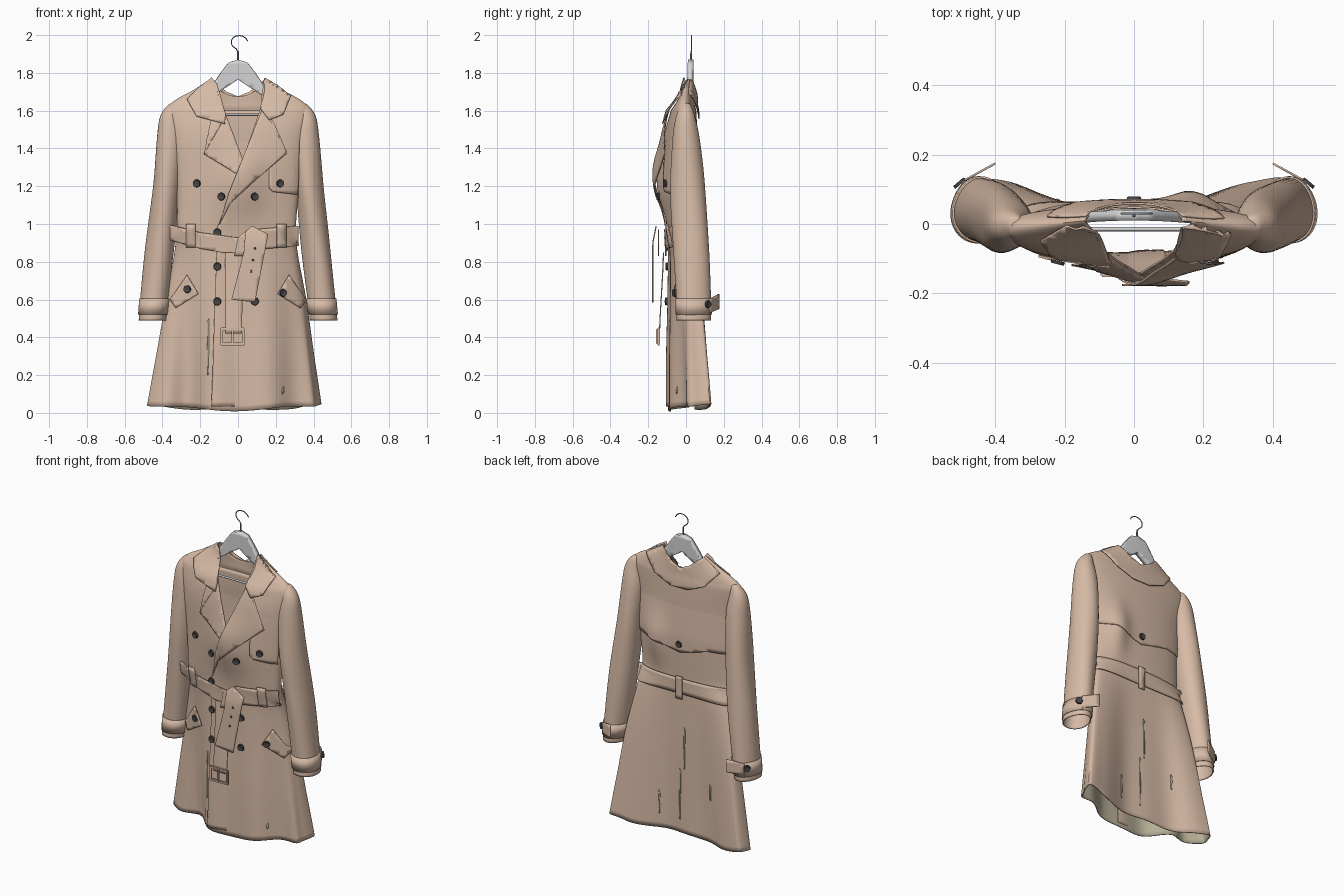
import bpy, bmesh, math
from math import sin, cos, pi, exp, radians
from mathutils import Vector
from mathutils.bvhtree import BVHTree

if "Cube" in bpy.data.objects:
    bpy.data.objects.remove(bpy.data.objects["Cube"])


def material(name, rgb):
    m = bpy.data.materials.new(name)
    m.use_nodes = True
    m.diffuse_color = (*rgb, 1)
    m.node_tree.nodes["Principled BSDF"].inputs["Base Color"].default_value = (*rgb, 1)
    return m


tan = material("tan cloth", (0.68, 0.495, 0.38))
lining = material("olive lining", (0.46, 0.42, 0.30))
dark = material("dark button", (0.06, 0.055, 0.055))
grey = material("grey hanger", (0.66, 0.66, 0.67))
metal = material("steel wire", (0.24, 0.26, 0.30))


def add_object(name, bm, mats, thickness=0, offset=0.0):
    me = bpy.data.meshes.new(name)
    bm.to_mesh(me)
    bm.free()
    ob = bpy.data.objects.new(name, me)
    bpy.context.collection.objects.link(ob)
    for m in mats:
        me.materials.append(m)
    if thickness:
        mod = ob.modifiers.new("cloth thickness", 'SOLIDIFY')
        mod.thickness, mod.offset = thickness, offset
    return ob


def smooth_rows(rows, n):
    """Catmull-Rom interpolation of section rows."""
    out = []
    for a, b, c, d in zip([rows[0]] + rows, rows, rows[1:], rows[2:] + [rows[-1]]):
        for k in range(n):
            t = k / n
            out.append([(2*q + (r-p)*t + (2*p-5*q+4*r-s)*t*t + (3*q-p-3*r+s)*t**3) / 2
                        for p, q, r, s in zip(a, b, c, d)])
    return out + [list(rows[-1])]


def loft(rows, point, sides):
    """Open tube, rows from bottom to top."""
    bm = bmesh.new()
    rings = [[bm.verts.new(point(r, 2*pi*j/sides)) for j in range(sides)] for r in rows]
    for lo, hi in zip(rings, rings[1:]):
        for j in range(sides):
            k = (j + 1) % sides
            bm.faces.new((lo[j], lo[k], hi[k], hi[j]))
    return bm


def clamp(v):
    return min(1, max(0, v))


def bump(v, centre, width):
    return exp(-((v - centre)/width)**2)


# Coat body sections: height, centre x, half width, front y, back y
body_rows = [(0.015, -0.02, 0.455, -0.095, 0.05), (0.3, -0.015, 0.415, -0.095, 0.05),
             (0.6, -0.01, 0.37, -0.09, 0.05), (0.92, -0.01, 0.318, -0.09, 0.048),
             (1.2, 0, 0.325, -0.11, 0.06), (1.45, 0, 0.35, -0.113, 0.06),
             (1.59, 0, 0.375, -0.085, 0.055), (1.65, 0, 0.34, -0.068, 0.05),
             (1.71, 0, 0.235, -0.05, 0.05), (1.77, 0, 0.14, -0.03, 0.05)]


def body_point(r, a):
    z, cx, w, yf, yb = r
    s, c = sin(a), cos(a)
    x = cx + w * c
    # Skirt sides swell and swing back around a flat middle
    skirt = clamp(1 - z/0.95)
    swing = skirt**0.5
    half = (yb - yf)/2 * (1 + 0.5*swing*c*c)
    y = (yf + yb)/2 + half * math.copysign(abs(s)**(0.8 - 0.25*swing), s) + 0.115*swing*c*c
    y += 0.01 * skirt * sin(8*a + 1) * abs(s)
    x += 0.012 * skirt * sin(9*a) * abs(c)
    if s < 0:  # chest fullness under the open lapel, deep folds in the skirt
        y -= 0.045 * bump(x, 0.02, 0.12) * bump(z, 1.22, 0.17)
        y += skirt * (0.075*bump(x, -0.26, 0.08) + 0.03*bump(x, 0.3, 0.08))
    else:  # loose cape on one side of the back
        y += 0.035 * bump(x, 0.17, 0.07) * bump(z, 1.2, 0.15)
    hem = max(0, 1 - z/0.3)
    z += hem * (0.03*c*c + 0.007*sin(5*a)) - 0.095 * clamp((z - 1.6)/0.16) * abs(s)**1.3
    return x, y, z


bm = loft(smooth_rows(body_rows, 6), body_point, 96)
surface = BVHTree.FromBMesh(bm)


def skin_y(x, z, back=False):
    side = 1 if back else -1
    hit = surface.ray_cast(Vector((x, side, z)), Vector((0, -side, 0)))[0]
    if hit is None:
        hit = surface.find_nearest(Vector((x, side*0.05, z)))[0]
    return hit.y


# Cut the open neck
apex = Vector((0.015, 0, 1.31))
edges = [Vector((-0.13, 0, 1.74)) - apex, Vector((0.155, 0, 1.72)) - apex]
normals = [Vector((e.z, 0, -e.x)).normalized() for e in edges]
bm.normal_update()
for n in normals:
    faces = [f for f in bm.faces if f.normal.y < 0 and f.calc_center_median().z > 1.25]
    geom = set(faces) | {e for f in faces for e in f.edges} | {v for f in faces for v in f.verts}
    bmesh.ops.bisect_plane(bm, geom=list(geom), plane_co=apex, plane_no=n, dist=1e-5)
bm.normal_update()
gone = []
for f in bm.faces:
    p = f.calc_center_median() - apex
    if f.normal.y < 0 and p.z > 0 and p.dot(normals[0]) > 0 and p.dot(normals[1]) < 0:
        gone.append(f)
bmesh.ops.delete(bm, geom=gone, context='FACES')
for f in bm.faces:
    f.material_index = 0 if f.calc_center_median().z < 0.9 else 2
body = add_object("coat_body", bm, (tan, lining, tan, tan), 0.006, -1)
body.modifiers[0].material_offset = 1


def plate(name, pts, lift=0.01, back=False, depth=None, mat=tan, thick=0.006, step=0.025):
    """Cloth piece: an x-z outline laid on the body, or bent by a depth rule."""
    bm = bmesh.new()
    bm.faces.new([bm.verts.new((x, 0, z)) for x, z in pts])
    bmesh.ops.triangulate(bm, faces=bm.faces[:])
    for axis in (0, 2):
        vals = [v.co[axis] for v in bm.verts]
        lo, hi = min(vals), max(vals)
        for i in range(1, math.ceil((hi - lo)/step)):
            co, no = Vector(), Vector()
            co[axis], no[axis] = lo + i*step, 1
            bmesh.ops.bisect_plane(bm, geom=bm.verts[:] + bm.edges[:] + bm.faces[:],
                                   plane_co=co, plane_no=no, dist=1e-5)
    for v in bm.verts:
        x, _, z = v.co
        if depth:
            v.co.y = depth(x, z)
        else:
            h = lift(x, z) if callable(lift) else lift
            v.co.y = skin_y(x, z, back) + (h if back else -h)
    return add_object(name, bm, (mat,), thick)


def rect(x0, x1, z0, z1):
    return [(x0, z0), (x1, z0), (x1, z1), (x0, z1)]


def mirrored(pts):
    return [(-x, z) for x, z in pts]


def collar_lift(x, z):
    return 0.024 - 0.017*clamp((z - 1.6)/0.12)


# Front overlap, lapels and collar
plate("front_overlap", [(-0.14, 0.035), (-0.11, 0.98), (0.015, 1.3), (0.1, 1.2), (0.05, 0.035)],
      lift=lambda x, z: 0.01 - 0.018*clamp((x + 0.12)/0.14))
plate("right_lapel", [(-0.07, 1.56), (-0.18, 1.37), (0.0, 1.26), (0.035, 1.32), (-0.11, 1.7)], 0.013)
plate("left_lapel", [(0.165, 1.56), (0.26, 1.375), (0.1, 1.24), (-0.04, 1.11), (-0.1, 0.99),
                     (-0.05, 1.16), (0.01, 1.31), (0.14, 1.64)],
      lift=lambda x, z: 0.015 + 0.009*bump(z, 1.32, 0.1))
plate("right_collar", [(-0.14, 1.775), (-0.2, 1.73), (-0.27, 1.66), (-0.22, 1.57), (-0.07, 1.53),
                       (-0.065, 1.58), (-0.11, 1.74)], collar_lift)
plate("left_collar", [(0.14, 1.775), (0.21, 1.735), (0.28, 1.68), (0.24, 1.58), (0.165, 1.55),
                      (0.12, 1.61), (0.14, 1.7)], collar_lift)
plate("back_collar", [(-0.14, 1.765), (-0.25, 1.69), (-0.17, 1.6), (-0.06, 1.555), (0.06, 1.555),
                      (0.17, 1.6), (0.26, 1.69), (0.14, 1.765), (0.06, 1.7), (0, 1.675), (-0.06, 1.7)],
      lambda x, z: 0.013 - 0.006*clamp((z - 1.6)/0.12), back=True)

# Storm flap and back cape
plate("chest_flap", [(0.165, 1.5), (0.165, 1.19), (0.185, 1.17), (0.315, 1.155), (0.335, 1.5), (0.25, 1.6)],
      lambda x, z: 0.009 - 0.015*clamp((z - 1.2)/0.3))
plate("back_cape", [(-0.31, 1.2), (-0.2, 1.2), (0, 1.15), (0.2, 1.2), (0.31, 1.2), (0.33, 1.45),
                    (0.25, 1.6), (-0.25, 1.6), (-0.33, 1.45)],
      lambda x, z: 0.008 - 0.015*clamp((z - 1.25)/0.25), back=True)

# Lining showing through the narrow skirt folds
for x, z0, z1, behind in [(-0.16, 0.2, 0.5, False), (0.235, 0.1, 0.14, False), (-0.03, 0.42, 0.68, True),
                          (0.0, 0.1, 0.42, True), (0.14, 0.1, 0.25, True), (-0.22, 0.28, 0.38, True)]:
    plate("lining_fold", [(x, z0), (x + 0.007, z0 + 0.01), (x + 0.006, z1), (x - 0.004, z1 - 0.02)],
          0.001, back=behind, mat=lining, thick=0.004)

# Slanted pocket flaps
pocket = [(0.21, 0.63), (0.33, 0.555), (0.36, 0.6), (0.27, 0.73)]
plate("left_pocket_flap", pocket, 0.01)
plate("right_pocket_flap", mirrored(pocket), 0.01)

# Belt, loops and hanging ends
plate("belt_front_right", [(-0.36, 0.995), (-0.2, 0.955), (0.02, 0.925), (0.02, 0.83), (-0.2, 0.87),
                           (-0.36, 0.915)], 0.02)
plate("belt_front_left", [(0.06, 0.97), (0.32, 0.99), (0.32, 0.885), (0.06, 0.86)], 0.018)
plate("belt_back", rect(-0.325, 0.31, 0.89, 0.985), 0.012, back=True)
for x in (-0.25, 0.23):
    plate("front_belt_loop", rect(x - 0.025, x + 0.025, 0.875, 1.0), 0.027)
plate("back_belt_loop", rect(-0.022, 0.022, 0.86, 1.0), 0.02, back=True)
plate("belt_knot", [(0.0, 0.93), (0.05, 0.97), (0.09, 0.9), (0.05, 0.83), (-0.02, 0.83)],
      depth=lambda x, z: -0.145)


def tail_depth(x, z):
    return -0.176 + 0.2*max(0, z - 0.9)


plate("belt_tail", [(0.04, 0.96), (0.075, 0.99), (0.16, 0.945), (0.09, 0.585), (-0.035, 0.6), (0.03, 0.85)],
      depth=tail_depth)
for x, z in ((0.09, 0.87), (0.08, 0.81), (0.07, 0.75)):
    plate("belt_eyelet", rect(x - 0.005, x + 0.005, z - 0.006, z + 0.006), depth=tail_depth, mat=dark, thick=0.009)
plate("belt_buckle_strap", [(-0.07, 0.42), (0.02, 0.42), (0.03, 0.85), (-0.07, 0.85)],
      depth=lambda x, z: -0.13 - 0.012*sin(5*z))


def box(name, size, loc, mat):
    bm = bmesh.new()
    bmesh.ops.create_cube(bm, size=1)
    for v in bm.verts:
        v.co = Vector(a*b for a, b in zip(v.co, size)) + Vector(loc)
    bmesh.ops.bevel(bm, geom=bm.edges[:], offset=min(size)*0.25, segments=2, affect='EDGES')
    return add_object(name, bm, (mat,))


for z in (0.365, 0.443):
    box("buckle_bar", (0.13, 0.016, 0.016), (-0.03, -0.145, z), tan)
for x in (-0.088, 0.028):
    box("buckle_side", (0.016, 0.016, 0.09), (x, -0.145, 0.404), tan)
box("buckle_pin", (0.011, 0.012, 0.08), (-0.03, -0.152, 0.404), tan)


# Buttons with a raised rim
def button(loc, direction):
    bm = bmesh.new()
    bmesh.ops.create_cone(bm, cap_ends=True, segments=20, radius1=0.021, radius2=0.019, depth=0.01)
    top = [f for f in bm.faces if f.normal.z > 0.9]
    bmesh.ops.inset_region(bm, faces=top, thickness=0.005, depth=-0.003)
    ob = add_object("button", bm, (dark,))
    ob.location = loc
    ob.rotation_euler = Vector(direction).to_track_quat('Z', 'Y').to_euler()


for x, z in [(-0.22, 1.215), (-0.09, 1.145), (0.09, 1.145), (0.225, 1.215), (-0.11, 0.955), (-0.11, 0.775),
             (0.09, 0.775), (-0.11, 0.59), (0.09, 0.59), (-0.27, 0.655), (0.24, 0.635)]:
    slope = (skin_y(x + 0.03, z) - skin_y(x - 0.03, z)) / 0.06
    button((x, skin_y(x, z) - 0.018, z), (slope, -1, 0))
button((0, skin_y(0, 1.2, True) + 0.014, 1.2), (0, 1, 0))

# Sleeve sections: height, centre x, centre y, half width, half depth
sleeve_rows = [(0.49, 0.453, 0.038, 0.073, 0.092), (0.6, 0.443, 0.038, 0.074, 0.092),
               (0.9, 0.41, 0.027, 0.077, 0.095), (1.2, 0.378, 0.01, 0.073, 0.092),
               (1.45, 0.36, 0.0, 0.07, 0.072), (1.57, 0.36, -0.003, 0.052, 0.05),
               (1.63, 0.345, 0.0, 0.025, 0.025), (1.64, 0.34, 0.0, 0.004, 0.004)]
strap_rows = [(0.52, 0.45, 0.038, 0.079, 0.097), (0.605, 0.442, 0.038, 0.08, 0.097)]
for side, label in ((1, "left"), (-1, "right")):
    def sleeve_point(r, a):
        z, cx, cy, rx, ry = r
        crease = 1 + 0.03*sin(3*a + 6*z)*clamp((1.6 - z)*3)
        return side*cx + rx*cos(a)*crease, cy + ry*sin(a)*crease, z
    add_object(label + "_sleeve", loft(smooth_rows(sleeve_rows, 5), sleeve_point, 40), (tan,), 0.006, -1)
    add_object(label + "_cuff_strap", loft(strap_rows, sleeve_point, 40), (tan,), 0.006, -1)
    tab = [(0.4, 0.55), (0.49, 0.53), (0.49, 0.605), (0.4, 0.63)]
    plate(label + "_cuff_tab", tab if side > 0 else mirrored(tab),
          depth=lambda x, z: 0.125 + 0.55*(0.49 - abs(x)))
    button((side*0.503, 0.118, 0.575), (side*0.65, 0.76, 0))

# Hanger: arched shoulder piece, bar and hook
arch = [(0.0, 1.87), (0.05, 1.855), (0.085, 1.81), (0.16, 1.7), (0.31, 1.6), (0.3, 1.57), (0.13, 1.68), (0.0, 1.765)]
plate("hanger_arms", arch + mirrored(arch[-2:0:-1]), depth=lambda x, z: 0.025 - 0.3*x*x, mat=grey, thick=0.03)


def wire(name, pts, radius, mat):
    cu = bpy.data.curves.new(name, 'CURVE')
    cu.dimensions, cu.bevel_depth, cu.bevel_resolution = '3D', radius, 3
    cu.use_fill_caps = True
    sp = cu.splines.new('BEZIER')
    sp.bezier_points.add(len(pts) - 1)
    for b, p in zip(sp.bezier_points, pts):
        b.co = p
        b.handle_left_type = b.handle_right_type = 'AUTO'
    cu.materials.append(mat)
    bpy.context.collection.objects.link(bpy.data.objects.new(name, cu))


wire("hanger_bar", [(-0.3, -0.015, 1.578), (0.3, -0.015, 1.578)], 0.006, grey)
wire("hook_stem", [(0, 0.025, 1.86), (0, 0.028, 1.915)], 0.005, metal)
wire("hanger_hook", [(x, 0.03, z) for x, z in ((0, 1.9), (-0.006, 1.922), (-0.033, 1.95), (-0.03, 1.98),
                                               (0.005, 1.997), (0.035, 1.988), (0.052, 1.968))], 0.003, metal)

# Smooth cloth shading with crisp edges
bpy.ops.object.select_all(action='DESELECT')
for ob in bpy.context.scene.objects:
    if ob.type == 'MESH':
        ob.select_set(True)
        bpy.context.view_layer.objects.active = ob
bpy.ops.object.shade_smooth_by_angle(angle=radians(40))
